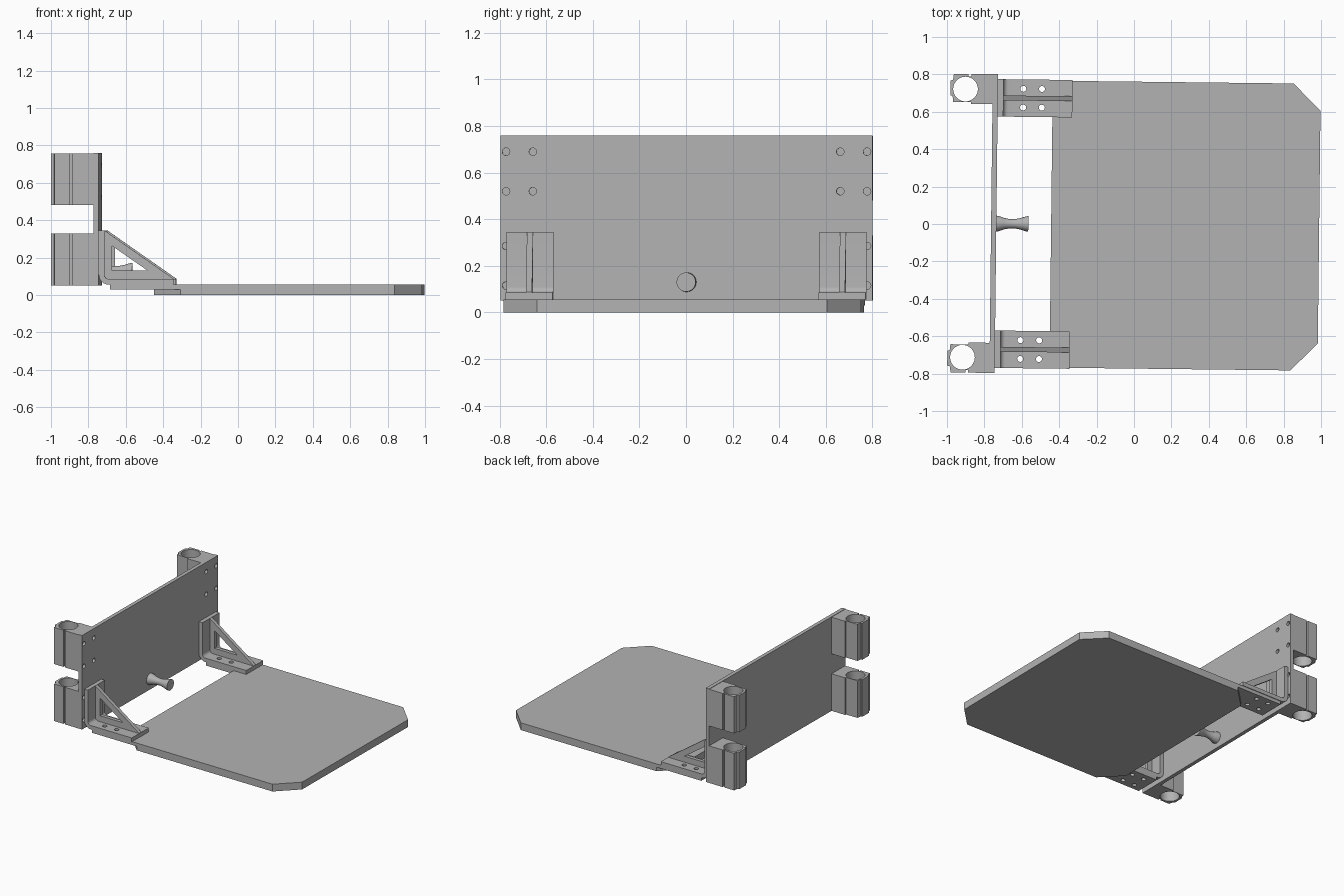
import bpy, bmesh, math
from mathutils import Matrix, Vector

if "Cube" in bpy.data.objects:
    bpy.data.objects.remove(bpy.data.objects["Cube"], do_unlink=True)

grey = bpy.data.materials.new("plain_grey")
grey.use_nodes = True
COLOUR = (0.45, 0.45, 0.45, 1)
grey.diffuse_color = COLOUR
grey.node_tree.nodes["Principled BSDF"].inputs["Base Color"].default_value = COLOUR

MID = -0.006                                  # centre line in y
TURN = Matrix.Rotation(-0.0115, 4, "Z")       # whole assembly sits slightly turned


def make(name, bm):
    bmesh.ops.recalc_face_normals(bm, faces=bm.faces)
    mesh = bpy.data.meshes.new(name)
    bm.to_mesh(mesh)
    bm.free()
    ob = bpy.data.objects.new(name, mesh)
    bpy.context.collection.objects.link(ob)
    mesh.materials.append(grey)
    return ob


def prism(name, pts, lo, hi, axis="z"):
    """Extrude a 2D outline: (x, y) along z, or (x, z) along y."""
    bm = bmesh.new()
    place = (lambda p, t: (p[0], p[1], t)) if axis == "z" else (lambda p, t: (p[0], t, p[1]))
    face = bm.faces.new([bm.verts.new(place(p, lo)) for p in pts])
    ext = bmesh.ops.extrude_face_region(bm, geom=[face])
    step = Vector(place((0, 0), hi - lo))
    bmesh.ops.translate(bm, vec=step, verts=[v for v in ext["geom"] if isinstance(v, bmesh.types.BMVert)])
    return make(name, bm)


def box(name, x0, x1, y0, y1, z0, z1):
    return prism(name, [(x0, y0), (x1, y0), (x1, y1), (x0, y1)], z0, z1)


def rod(bm, centre, radius, depth, axis="z", sides=24):
    m = Matrix.Translation(centre)
    if axis == "x":
        m = m @ Matrix.Rotation(math.pi / 2, 4, "Y")
    bmesh.ops.create_cone(bm, cap_ends=True, segments=sides, radius1=radius,
                          radius2=radius, depth=depth, matrix=m)


def activate(ob):
    bpy.ops.object.select_all(action="DESELECT")
    ob.select_set(True)
    bpy.context.view_layer.objects.active = ob


def cut(ob, cutter_bm):
    cutter = make("cutter", cutter_bm)
    cutter.hide_render = True
    mod = ob.modifiers.new("holes", "BOOLEAN")
    mod.operation, mod.solver, mod.object = "DIFFERENCE", "EXACT", cutter
    activate(ob)
    bpy.ops.object.modifier_apply(modifier=mod.name)
    bpy.data.objects.remove(cutter, do_unlink=True)


def arc(cx, cz, r, a0, a1, n=6):
    return [(cx + r * math.cos(math.radians(a0 + (a1 - a0) * i / n)),
             cz + r * math.sin(math.radians(a0 + (a1 - a0) * i / n))) for i in range(n + 1)]


parts = []
BACK, FACE = -0.764, -0.736                   # upright panel surfaces
HOLE = 0.016

# Upright panel, drilled near both ends
panel = box("upright_panel", BACK, FACE, MID - 0.799, MID + 0.799, 0.05, 0.76)


def panel_screws(s, heights):
    bm = bmesh.new()
    for y in (0.66, 0.775):
        for z in heights:
            rod(bm, (BACK, MID + s * y, z), HOLE, 0.12, "x")
    return bm


for s in (-1, 1):
    cut(panel, panel_screws(s, (0.115, 0.285, 0.52, 0.69)))
parts.append(panel)

# Tube clamps behind the panel
clamp_outline = [(BACK, 0.638), (-0.878, 0.638), (-0.878, 0.648), (-0.974, 0.648),
                 (-0.978, 0.682), (-0.99, 0.682), (-0.99, 0.762), (-0.976, 0.766),
                 (-0.972, 0.798), (-0.893, 0.798), (-0.893, 0.784), (-0.878, 0.784),
                 (-0.878, 0.799), (BACK, 0.799)]
for s, side in ((1, "rear"), (-1, "front")):
    for level, z0, z1, screws in (("lower", 0.05, 0.33, (0.115, 0.285)),
                                  ("upper", 0.48, 0.757, (0.52, 0.69))):
        clamp = prism(f"{side}_{level}_clamp", [(x, MID + s * y) for x, y in clamp_outline], z0, z1)
        bore = bmesh.new()
        rod(bore, (-0.909, MID + s * 0.717, 0.4), 0.066, 2, sides=48)
        cut(clamp, bore)
        cut(clamp, panel_screws(s, screws))
        parts.append(clamp)

# Platform: lower board with four clipped corners, upper board with two tongues
X0, X1, W, C = -0.443, 0.99, 0.767, 0.145
right_end = [(X1 - C, -W), (X1, C - W), (X1, W - C), (X1 - C, W)]
lower = right_end + [(X0 + C, W), (X0, W - C), (X0, C - W), (X0 + C, -W)]
T, TW = -0.675, 0.572
upper = right_end + [(T, W), (T, TW), (X0, TW), (X0, -TW), (T, -TW), (T, -W)]
parts.append(prism("lower_board", [(x, MID + y) for x, y in lower], 0, 0.03))
upper_board = prism("upper_board", [(x, MID + y) for x, y in upper], 0.03, 0.055)


def foot_screws(s):
    bm = bmesh.new()
    for x in (-0.6, -0.5):
        for dy in (-0.05, 0.05):
            rod(bm, (x, MID + s * 0.672 + dy, 0.06), HOLE, 0.2)
    return bm


for s in (-1, 1):
    cut(upper_board, foot_screws(s))
parts.append(upper_board)

# Angle brackets with a pierced triangular web
TIP, LEG = -0.337, 0.03
angle = ([(FACE, 0.345)] + arc(FACE + 0.055, 0.11, 0.055, 180, 270) + [(TIP, 0.055), (TIP, 0.085)]
         + arc(FACE + 0.055, 0.11, 0.025, 270, 180) + [(FACE + LEG, 0.345)])
web = [(FACE + 0.02, 0.345), (FACE + LEG, 0.345), (TIP, 0.087), (TIP, 0.075), (-0.69, 0.075), (FACE + 0.02, 0.11)]
window = [(-0.665, 0.262), (-0.665, 0.13), (-0.475, 0.13)]
for s, side in ((1, "rear"), (-1, "front")):
    yc = MID + s * 0.672
    bracket = prism(f"{side}_bracket", angle, yc - 0.1, yc + 0.1, "y")
    cut(bracket, foot_screws(s))
    rib = prism(f"{side}_bracket_web", web, yc - 0.013, yc + 0.013, "y")
    opening = prism("opening", window, yc - 0.1, yc + 0.1, "y")
    bm = bmesh.new()
    bm.from_mesh(opening.data)
    bpy.data.objects.remove(opening, do_unlink=True)
    cut(rib, bm)
    parts += [bracket, rib]

# Waisted pull knob
knob_profile = [(0, 0), (0, 0.042), (0.012, 0.041), (0.04, 0.031), (0.07, 0.025), (0.1, 0.025),
                (0.13, 0.031), (0.155, 0.039), (0.165, 0.041), (0.171, 0.041), (0.171, 0)]
bm = bmesh.new()
line = [bm.verts.new((FACE + d, 0, r)) for d, r in knob_profile]
edges = [bm.edges.new(pair) for pair in zip(line, line[1:])]
bmesh.ops.spin(bm, geom=line + edges, cent=(0, 0, 0), axis=(1, 0, 0), angle=math.tau, steps=32)
bmesh.ops.remove_doubles(bm, verts=bm.verts, dist=0.0001)
bmesh.ops.translate(bm, vec=(0, MID, 0.13), verts=bm.verts)
parts.append(make("pull_knob", bm))

# Turn the assembly and smooth only the round surfaces
for ob in parts:
    ob.data.transform(TURN)
    activate(ob)
    bpy.ops.object.shade_smooth_by_angle(angle=math.radians(30))
